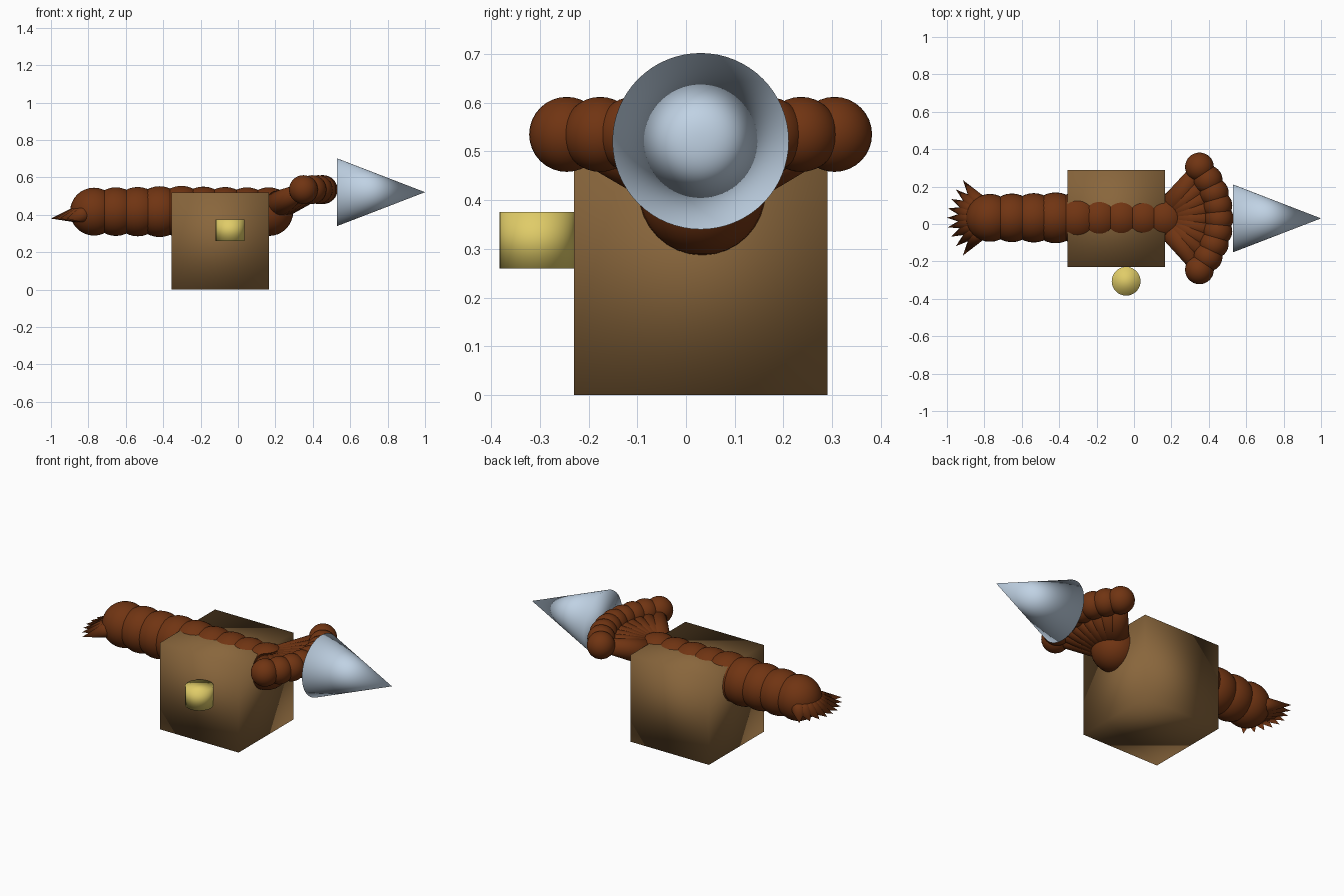
import bpy
from mathutils import Vector

if "Cube" in bpy.data.objects:
    bpy.data.objects.remove(bpy.data.objects["Cube"])


def material(name, rgb):
    m = bpy.data.materials.new(name)
    lin = [(c / 255 / 12.92) if c < 11 else ((c / 255 + 0.055) / 1.055) ** 2.4 for c in rgb]
    m.diffuse_color = (*lin, 1)
    m.use_nodes = True
    m.node_tree.nodes["Principled BSDF"].inputs["Base Color"].default_value = m.diffuse_color
    return m


RED_BROWN = material("red_brown", (112, 52, 18))
TAN_BROWN = material("tan_brown", (137, 102, 60))
STEEL = material("pale_steel", (192, 210, 228))
GOLD = material("dull_gold", (224, 204, 104))


def finish(name, mat):
    ob = bpy.context.object
    ob.name = name
    ob.data.materials.append(mat)
    bpy.ops.object.shade_smooth()
    return ob


def ball(name, centre, r):
    bpy.ops.mesh.primitive_uv_sphere_add(segments=32, ring_count=16, radius=r, location=centre)
    return finish(name, RED_BROWN)


def taper(name, a, b, r1, r2, mat, sides=32):
    """Cone or tapered rod from point a to point b."""
    a, b = Vector(a), Vector(b)
    d = b - a
    bpy.ops.mesh.primitive_cone_add(vertices=sides, radius1=r1, radius2=r2, depth=d.length,
                                    location=(a + b) / 2,
                                    rotation=d.to_track_quat('Z', 'Y').to_euler())
    return finish(name, mat)


Y = 0.033  # centre line of the body

# Box that the body runs through
bpy.ops.mesh.primitive_cube_add(size=0.52, location=(-0.095, 0.03, 0.26))
finish("box", TAN_BROWN)

# Upright knob beside the front of the box
bpy.ops.mesh.primitive_cylinder_add(vertices=32, radius=0.077, depth=0.116,
                                    location=(-0.042, -0.306, 0.318))
finish("knob", GOLD)

# Row of overlapping body segments
radii = [0.128, 0.13, 0.132, 0.136, 0.138, 0.134, 0.132, 0.13, 0.13]
for i, r in enumerate(radii):
    ball(f"body_segment_{i}", (-0.77 + 0.1169 * i, Y, 0.417), r)

# Fan of front arms ending in balls, and fan of tail spikes
for i in range(-4, 5):
    t = i / 4
    hand = (0.455 - 0.105 * t * t, Y - 0.003 + 0.275 * t, 0.535)
    taper(f"arm_{i + 4}", (0.165, Y, 0.43), hand, 0.085, 0.035, RED_BROWN)
    ball(f"arm_ball_{i + 4}", hand, 0.077)
    tip = (-1.0 + 0.085 * t * t, Y + 0.202 * t, 0.38)
    taper(f"tail_spike_{i + 4}", (-0.77, Y, 0.417), tip, 0.075, 0, RED_BROWN)

# Large pointed drill
taper("drill_cone", (0.53, 0.03, 0.521), (1.0, 0.03, 0.521), 0.181, 0, STEEL, 64)
